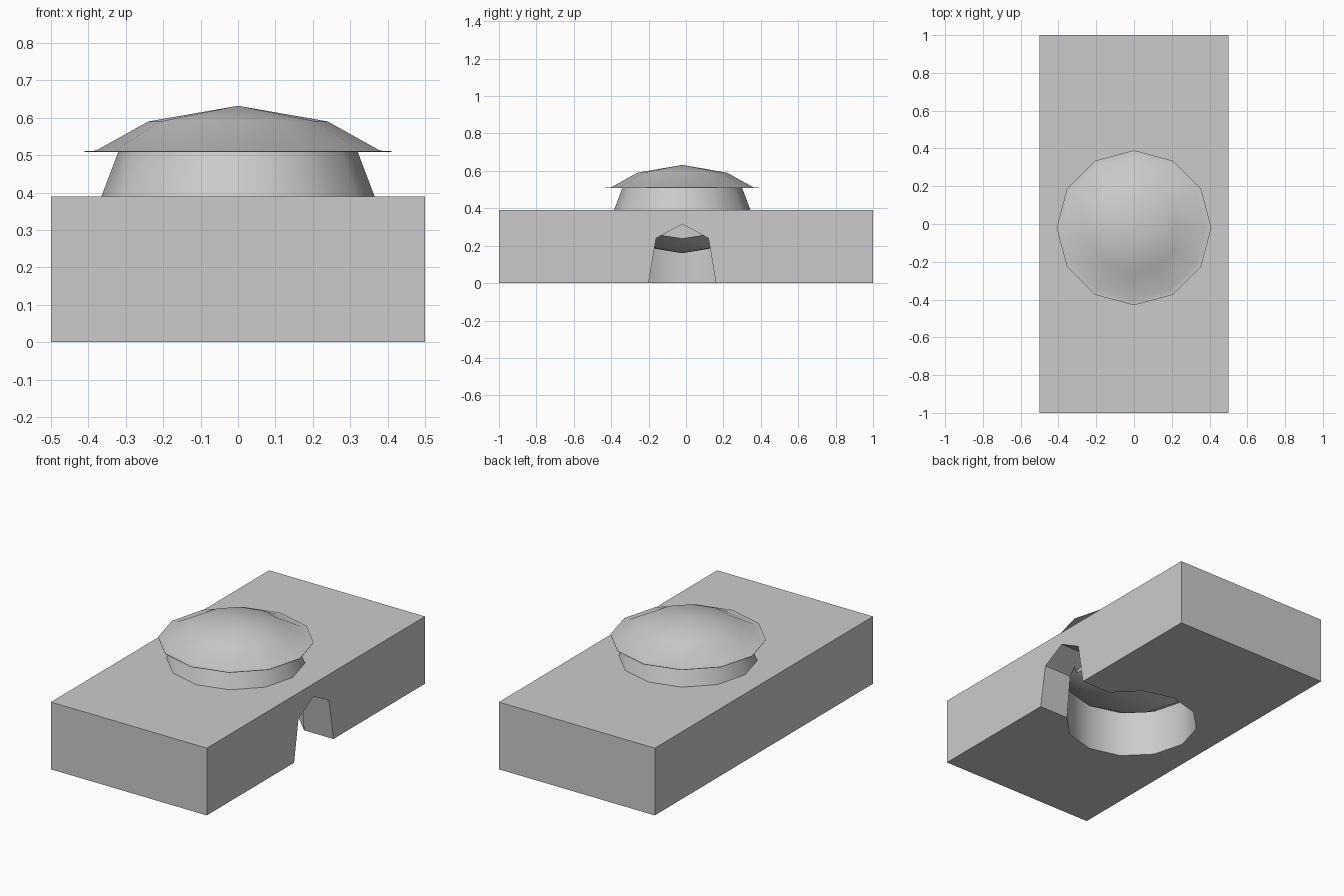
import bpy, bmesh, math

if "Cube" in bpy.data.objects:
    bpy.data.objects.remove(bpy.data.objects["Cube"])

CY = -0.02      # hut centre along y
SIDES = 12


def finish(bm, name):
    bmesh.ops.recalc_face_normals(bm, faces=bm.faces)
    mesh = bpy.data.meshes.new(name)
    bm.to_mesh(mesh)
    bm.free()
    ob = bpy.data.objects.new(name, mesh)
    bpy.context.collection.objects.link(ob)
    return ob


def lathe(name, profile, cap_start=False):
    """Turn an (r, z) profile, ending on the axis, into a 12-sided body."""
    bm = bmesh.new()
    rings = []
    for r, z in profile[:-1]:
        rings.append([bm.verts.new((r * math.cos(a), CY + r * math.sin(a), z))
                      for a in (2 * math.pi * i / SIDES for i in range(SIDES))])
    tip = bm.verts.new((0, CY, profile[-1][1]))
    for i in range(SIDES):
        j = (i + 1) % SIDES
        for lo, hi in zip(rings, rings[1:]):
            bm.faces.new((lo[i], lo[j], hi[j], hi[i]))
        bm.faces.new((rings[-1][i], rings[-1][j], tip))
    if cap_start:
        bm.faces.new(rings[0])
    return finish(bm, name)


def prism_x(name, outline, x0, x1):
    """Extrude a (y, z) outline along x."""
    bm = bmesh.new()
    face = bm.faces.new([bm.verts.new((x0, CY + y, z)) for y, z in outline])
    ext = bmesh.ops.extrude_face_region(bm, geom=[face])
    verts = [v for v in ext["geom"] if isinstance(v, bmesh.types.BMVert)]
    bmesh.ops.translate(bm, verts=verts, vec=(x1 - x0, 0, 0))
    return finish(bm, name)


def activate(ob):
    bpy.ops.object.select_all(action='DESELECT')
    ob.select_set(True)
    bpy.context.view_layer.objects.active = ob


def cut(ob, cutter):
    mod = ob.modifiers.new("cut", 'BOOLEAN')
    mod.operation = 'DIFFERENCE'
    mod.solver = 'EXACT'
    mod.object = cutter
    activate(ob)
    bpy.ops.object.modifier_apply(modifier=mod.name)
    bpy.data.objects.remove(cutter)


# Ground block
bpy.ops.mesh.primitive_cube_add(size=1, location=(0, 0, 0.195))
block = bpy.context.object
block.name = "ground_block"
block.scale = (1, 2, 0.39)
bpy.ops.object.transform_apply(location=True, scale=True)

# Round chamber open below, its ceiling an inverted copy of the roof
cut(block, lathe("chamber_cutter",
                 [(0.36, -0.1), (0.36, 0.27), (0.24, 0.20), (0, 0.16)], True))

# Gabled doorway in the right side, leading into the chamber
cut(block, prism_x("door_cutter",
                   [(-0.197, -0.1), (0.197, -0.1), (0.14, 0.24),
                    (0, 0.315), (-0.14, 0.24)], 0.305, 0.6))

# Hut on top: sloping wall, thin brim and shallow roof
hut = lathe("round_hut", [(0.365, 0.39), (0.32, 0.509), (0.41, 0.509),
                          (0.41, 0.511), (0.38, 0.512), (0.24, 0.59), (0, 0.632)])

for ob in (block, hut):
    activate(ob)
    bpy.ops.object.shade_smooth_by_angle(angle=math.radians(35))
